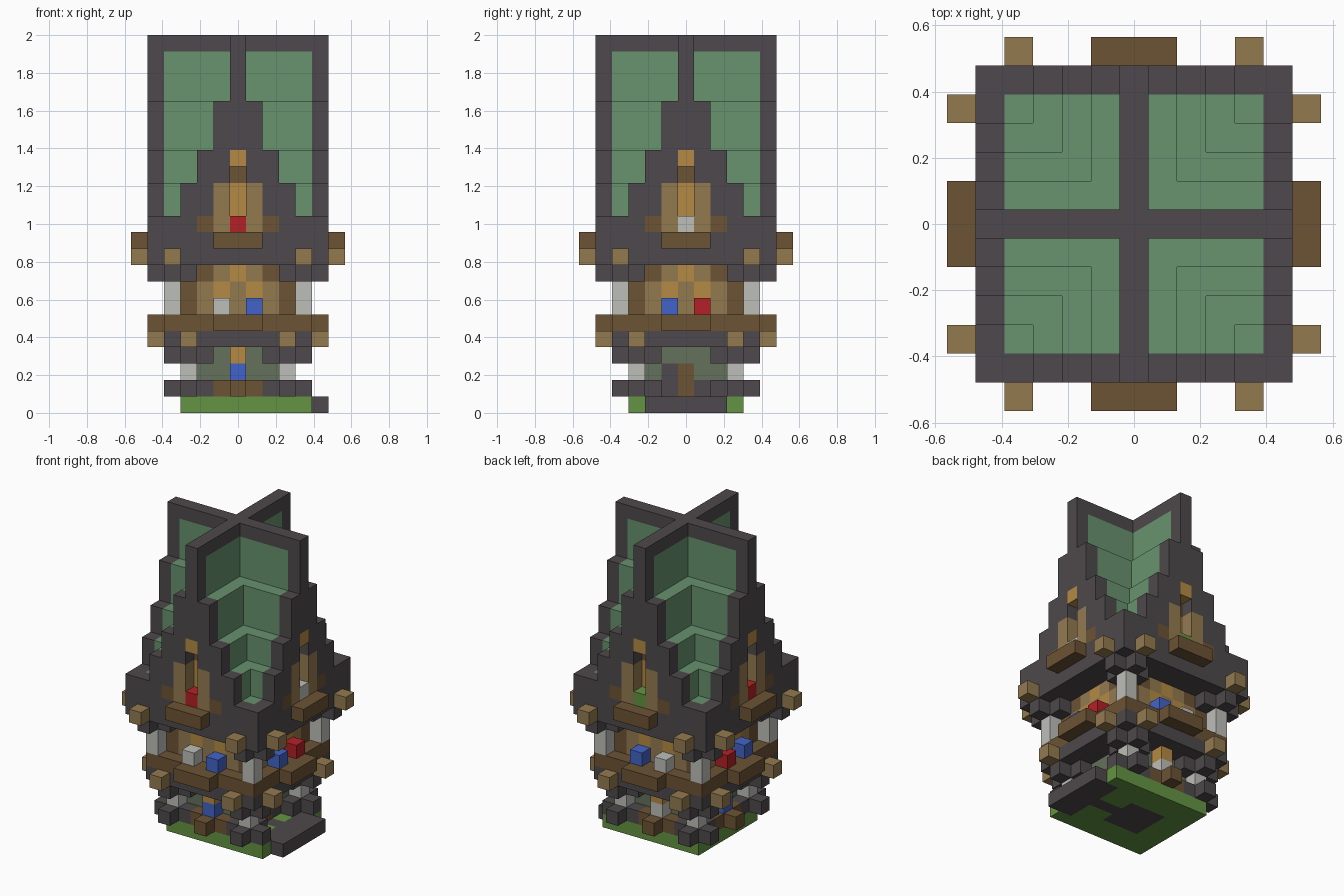
import bpy, bmesh
from mathutils import Vector

if "Cube" in bpy.data.objects:
    bpy.data.objects.remove(bpy.data.objects["Cube"])

U = 2 / 23  # edge of one block


def linear(c):
    c /= 255
    return c / 12.92 if c <= 0.04 else ((c + 0.055) / 1.055) ** 2.4


# One material per flat colour
PALETTE = {
    "dark_stone": (78, 73, 76), "roof_green": (104, 146, 110),
    "dark_wood": (108, 83, 52), "light_wood": (148, 122, 80),
    "golden_wood": (180, 138, 68), "pale_stone": (190, 190, 186),
    "petal_red": (180, 33, 38), "petal_blue": (66, 100, 200),
    "grass": (100, 148, 66), "mossy_wall": (99, 113, 92),
}
materials = {}
for name, rgb in PALETTE.items():
    m = bpy.data.materials.new(name)
    m.use_nodes = True
    colour = (*[linear(c) for c in rgb], 1)
    m.diffuse_color = colour
    m.node_tree.nodes["Principled BSDF"].inputs["Base Color"].default_value = colour
    materials[name] = m

cells = {}  # block position -> (part, colour); later blocks replace earlier ones


def box(part, colour, xs, ys, zs):
    for x in range(xs[0], xs[1] + 1):
        for y in range(ys[0], ys[1] + 1):
            for z in range(zs[0], zs[1] + 1):
                cells[x, y, z] = (part, colour)


def slab(part, colour, half, z0, z1):
    box(part, colour, (-half, half), (-half, half), (z0, z1))


def on_side(side, part, colour, along, depth, z0, z1=None):
    """Place a column on one side of the tower, at a distance from its axis."""
    x, y = {"front": (along, -depth), "back": (along, depth),
            "right": (depth, along), "left": (-depth, along)}[side]
    box(part, colour, (x, x), (y, y), (z0, z0 if z1 is None else z1))


def corners(part, colour, spots, z0, z1):
    for a, b in spots:
        for x, y in {(a, b), (b, a)}:
            for sx in (-1, 1):
                for sy in (-1, 1):
                    box(part, colour, (sx * x, sx * x), (sy * y, sy * y), (z0, z1))


# Ground, paved floor and doorstep
box("ground", "grass", (-3, 4), (-3, 3), (0, 0))
box("doorstep", "dark_stone", (4, 5), (-2, 2), (0, 0))
box("doorstep", "dark_stone", (2, 3), (0, 0), (0, 0))
box("doorstep", "dark_stone", (-1, 1), (-1, 1), (0, 0))

# Ground storey
slab("lower_wall", "dark_stone", 2, 1, 1)
slab("lower_wall", "mossy_wall", 2, 2, 3)
for level in (1, 3):
    corners("lower_corner", "dark_stone", [(3, 3), (3, 4), (2, 3)], level, level)
corners("lower_post", "pale_stone", [(3, 3)], 2, 2)

# Middle storey
slab("middle_floor", "dark_stone", 4, 4, 4)
slab("middle_floor", "dark_wood", 4, 5, 5)
corners("lower_beam_end", "light_wood", [(3, 5)], 4, 4)
slab("middle_wall", "light_wood", 3, 6, 8)
corners("middle_frame", "dark_wood", [(3, 3)], 6, 8)
corners("middle_post", "pale_stone", [(4, 4)], 6, 7)
corners("middle_bracket", "dark_stone", [(4, 4), (4, 5), (3, 4)], 8, 8)

# Upper floor
slab("upper_floor", "dark_stone", 5, 9, 10)
corners("upper_beam_end", "light_wood", [(4, 6)], 9, 9)

# Stepped cross-gable roof: narrowing crosses with dark gable rims
steps = [(5, 11, 11), (3, 12, 13), (2, 14, 15), (1, 16, 18), (0, 19, 22)]
for width, z0, z1 in steps:
    for x in range(-5, 6):
        for y in range(-5, 6):
            if min(abs(x), abs(y)) <= width:
                rim = max(abs(x), abs(y)) == 5
                box("gable_rim" if rim else "roof",
                    "dark_stone" if rim else "roof_green", (x, x), (y, y), (z0, z1))
for arm in (((-5, 5), (0, 0)), ((0, 0), (-5, 5))):
    box("ridge", "dark_stone", *arm, (22, 22))

# Details of each side: lower, two middle and upper flowers
flowers = {
    "front": ("petal_blue", "pale_stone", "petal_blue", "petal_red"),
    "right": (None, "petal_blue", "petal_red", "pale_stone"),
    "back": ("pale_stone", "pale_stone", "petal_blue", "grass"),
    "left": ("petal_blue", "petal_blue", "petal_red", "petal_red"),
}
for side, (low, mid_a, mid_b, high) in flowers.items():
    for a in (-1, 0, 1):
        on_side(side, "middle_planter", "dark_wood", a, 5, 5)
        on_side(side, "upper_planter", "dark_wood", a, 6, 10)
        if low:
            on_side(side, "lower_planter", "dark_wood", a, 3, 1)
    # Ground storey window or door
    if low:
        on_side(side, "lower_planter", "dark_wood", 0, 4, 1)
        on_side(side, "lower_flower", low, 0, 3, 2)
        on_side(side, "lower_lintel", "golden_wood", 0, 3, 3)
    else:
        on_side(side, "door", "dark_wood", 0, 2, 1, 2)
        on_side(side, "door_surround", "dark_stone", -1, 2, 2)
    # Middle storey windows
    for a, petal in ((-1, mid_a), (1, mid_b)):
        on_side(side, "middle_lintel", "golden_wood", a, 3, 7)
        on_side(side, "middle_flower", petal, a, 4, 6)
        on_side(side, "middle_frame", "dark_wood", 2 * a, 3, 8)
    on_side(side, "middle_lintel", "golden_wood", 0, 3, 8)
    # Gable window with a recessed centre
    for a in (-1, 1):
        on_side(side, "gable_frame", "light_wood", a, 5, 11, 13)
        on_side(side, "gable_frame", "dark_wood", 2 * a, 5, 11)
    for z in (12, 13, 14):
        for y in [(0, -5) if side == "front" else (0, 5) if side == "back"
                  else (5, 0) if side == "right" else (-5, 0)]:
            cells.pop((*y, z))
    on_side(side, "gable_window", "golden_wood", 0, 4, 12, 13)
    on_side(side, "gable_window", "dark_wood", 0, 4, 14)
    on_side(side, "gable_lintel", "golden_wood", 0, 5, 15)
    on_side(side, "gable_flower", high, 0, 5, 11)


def build(part):
    """Make one mesh from the exposed faces of a part's blocks."""
    mine = {p: c for p, (name, c) in cells.items() if name == part}
    names = sorted(set(mine.values()))
    bm = bmesh.new()
    for p, colour in mine.items():
        centre = Vector(p) + Vector((0, 0, 0.5))
        for axis in range(3):
            for sign in (-1, 1):
                n = Vector((0, 0, 0))
                n[axis] = sign
                if tuple(int(a + b) for a, b in zip(p, n)) in cells:
                    continue
                u = Vector((n.y, n.z, n.x))
                v = n.cross(u)
                face = bm.faces.new([bm.verts.new((centre + (n + s * u + t * v) / 2) * U)
                                     for s, t in ((-1, -1), (1, -1), (1, 1), (-1, 1))])
                face.material_index = names.index(colour)
    bmesh.ops.remove_doubles(bm, verts=bm.verts, dist=U / 100)
    bmesh.ops.dissolve_limit(bm, angle_limit=0.01, verts=bm.verts, edges=bm.edges,
                             delimit={"MATERIAL"})
    mesh = bpy.data.meshes.new(part)
    bm.to_mesh(mesh)
    bm.free()
    for name in names:
        mesh.materials.append(materials[name])
    bpy.context.collection.objects.link(bpy.data.objects.new(part, mesh))


for part in sorted({name for name, _ in cells.values()}):
    build(part)
